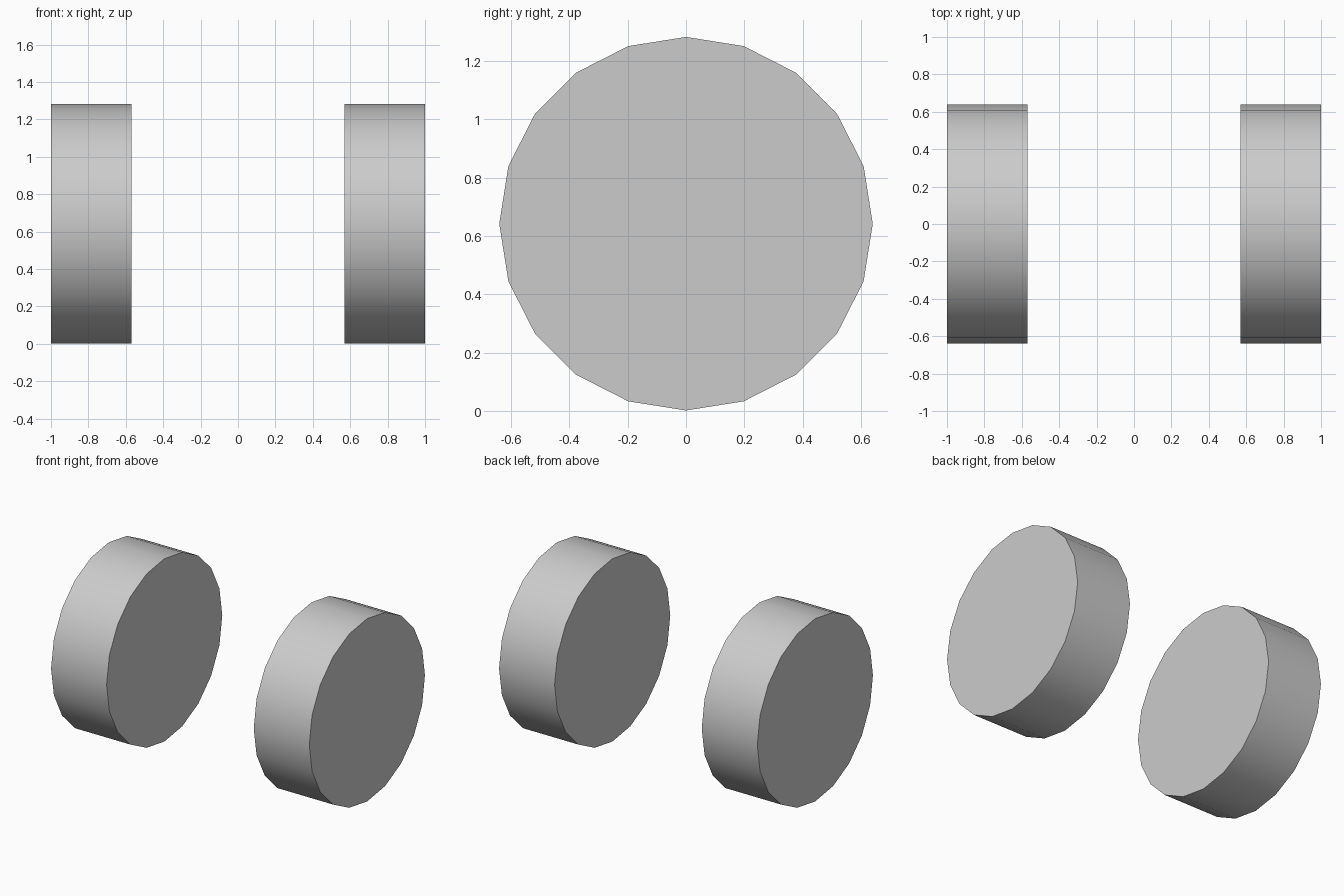
import bpy
from math import pi

if "Cube" in bpy.data.objects:
    bpy.data.objects.remove(bpy.data.objects["Cube"])

RADIUS, WIDTH, SIDES = 0.64, 0.43, 20


def wheel(name, x):
    # Cylinder turned so its axle runs along x, with a vertex at the top
    bpy.ops.mesh.primitive_cylinder_add(
        vertices=SIDES, radius=RADIUS, depth=WIDTH,
        location=(x, 0, RADIUS + 0.002), rotation=(0, pi / 2, 0))
    obj = bpy.context.object
    obj.name = name
    bpy.ops.object.transform_apply(location=False, rotation=True, scale=False)
    # Smooth tread, sharp rims
    bpy.ops.object.shade_smooth_by_angle(angle=pi / 6)


# Left and right wheels
for name, side in (("left_wheel", -1), ("right_wheel", 1)):
    wheel(name, side * (1 - WIDTH / 2))
